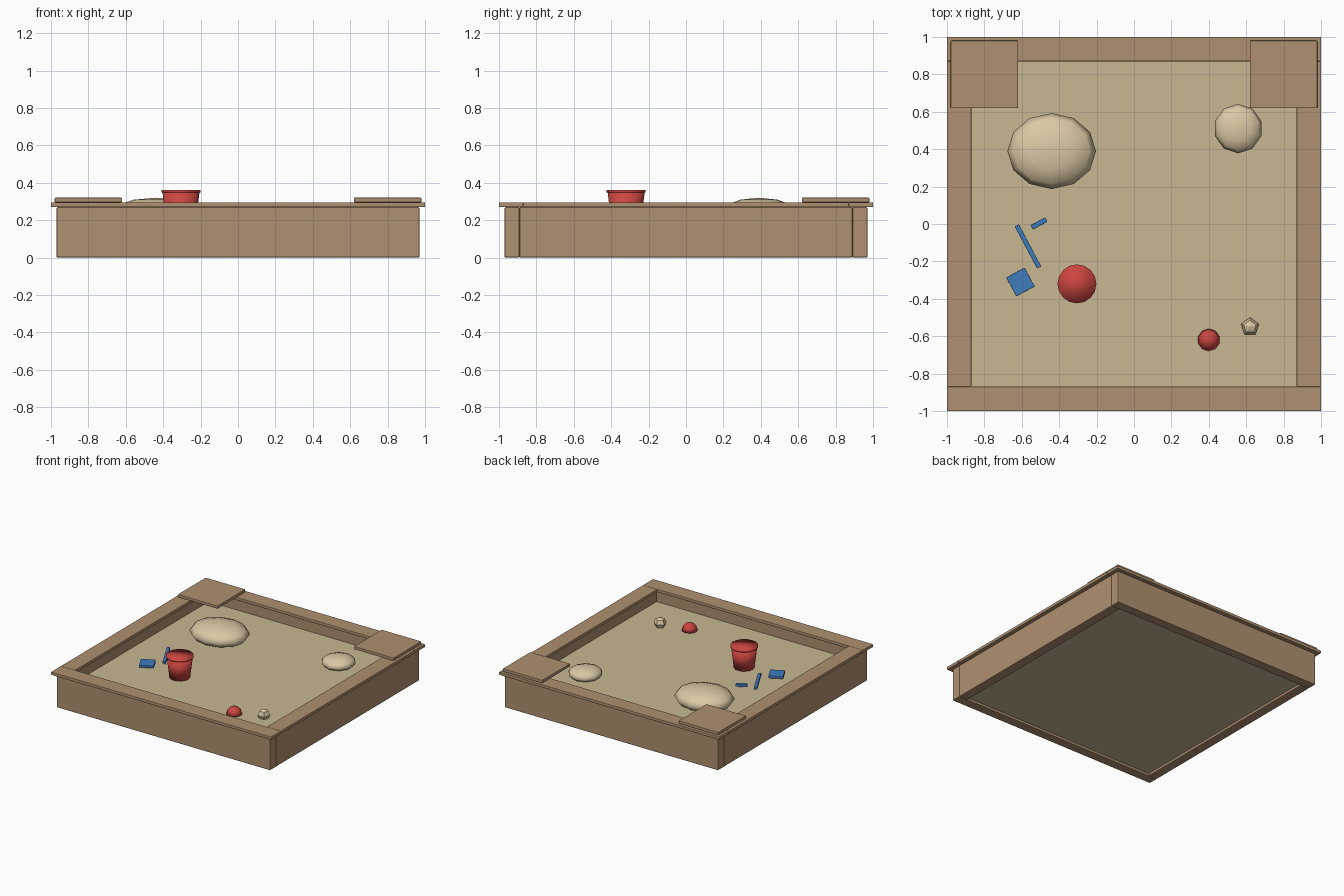
import bpy
import bmesh
import math

if "Cube" in bpy.data.objects:
    bpy.data.objects.remove(bpy.data.objects["Cube"])


def material(name, rgb):
    m = bpy.data.materials.new(name)
    m.diffuse_color = (*rgb, 1)
    m.use_nodes = True
    m.node_tree.nodes["Principled BSDF"].inputs["Base Color"].default_value = m.diffuse_color
    return m


WOOD = material("wood", (0.43, 0.28, 0.16))
SAND = material("sand", (0.58, 0.48, 0.29))
HEAP = material("loose_sand", (0.70, 0.58, 0.37))
RED = material("red_plastic", (0.60, 0.06, 0.05))
BLUE = material("blue_plastic", (0.05, 0.20, 0.50))


def finish(name, bm, mat, loc, turn=0.0):
    bmesh.ops.recalc_face_normals(bm, faces=bm.faces)
    me = bpy.data.meshes.new(name)
    bm.to_mesh(me)
    bm.free()
    me.materials.append(mat)
    ob = bpy.data.objects.new(name, me)
    ob.location = loc
    ob.rotation_euler.z = turn
    bpy.context.collection.objects.link(ob)
    return ob


def box(name, loc, size, mat, bevel=0.006, turn=0.0):
    bm = bmesh.new()
    bmesh.ops.create_cube(bm, size=1)
    bmesh.ops.scale(bm, vec=size, verts=bm.verts)
    ob = finish(name, bm, mat, loc, turn)
    if bevel:
        mod = ob.modifiers.new("soft_edges", 'BEVEL')
        mod.width = bevel
        mod.segments = 2
    return ob


def lathe(name, loc, profile, sides, mat, scale=(1, 1, 1), smooth=True):
    """Stack rings of (radius, z), closing both ends; one vertex points to +y."""
    bm = bmesh.new()
    rings = []
    for r, z in profile:
        if r < 1e-5:
            rings.append([bm.verts.new((0, 0, z))])
            continue
        angles = [math.pi / 2 + 2 * math.pi * i / sides for i in range(sides)]
        rings.append([bm.verts.new((r * math.cos(a), r * math.sin(a), z)) for a in angles])
    for a, b in zip(rings, rings[1:]):
        for i in range(sides):
            j = (i + 1) % sides
            quad = [a[i % len(a)], a[j % len(a)], b[j % len(b)], b[i % len(b)]]
            bm.faces.new(list(dict.fromkeys(quad)))
    for ring in (rings[0], rings[-1]):
        if len(ring) > 2:
            bm.faces.new(ring)
    bmesh.ops.scale(bm, vec=scale, verts=bm.verts)
    for f in bm.faces:
        f.smooth = smooth
    return finish(name, bm, mat, loc)


def ball_profile(rings, start=-90):
    step = (90 - start) / rings
    lats = [math.radians(start + step * i) for i in range(rings + 1)]
    return [(math.cos(t), math.sin(t)) for t in lats]


# Frame boards and the flat ledge on top of them
for label, s in (("front", -1), ("back", 1)):
    box(label + "_board", (0, s * 0.93, 0.135), (1.94, 0.08, 0.27), WOOD)
    box(label + "_ledge", (0, s * 0.935, 0.2825), (2.0, 0.13, 0.025), WOOD, 0.004)
for label, s in (("left", -1), ("right", 1)):
    box(label + "_board", (s * 0.93, 0, 0.135), (0.08, 1.78, 0.27), WOOD)
    box(label + "_ledge", (s * 0.935, 0, 0.2825), (0.13, 1.74, 0.025), WOOD, 0.004)
    # Corner seat
    box(label + "_corner_seat", (s * 0.80, 0.80, 0.3075), (0.36, 0.36, 0.025), WOOD, 0.004)

# Sand bed and heaps
box("sand_bed", (0, 0, 0.10), (1.78, 1.78, 0.16), SAND, 0)
lathe("large_heap", (-0.44, 0.39, 0.24), ball_profile(6), 12, HEAP, (0.237, 0.203, 0.08))
lathe("small_heap", (0.557, 0.51, 0.22), ball_profile(6), 10, HEAP, (0.13, 0.132, 0.05))

# Bucket with a wider rim
bx, by = -0.305, -0.32
lathe("bucket", (bx, by, 0), [(0.078, 0.178), (0.099, 0.350)], 16, RED)
lathe("bucket_rim", (bx, by, 0), [(0.104, 0.348), (0.104, 0.361)], 16, RED)

# Half-buried ball and pebble
lathe("red_dome", (0.40, -0.62, 0.18), ball_profile(3, 0), 10, RED, (0.06, 0.06, 0.062))
lathe("pebble", (0.62, -0.55, 0.207), ball_profile(4), 5, HEAP, (0.05, 0.05, 0.045), False)

# Toy spade: blade, shaft and cross grip
turn = math.radians(28)
box("spade_blade", (-0.607, -0.31, 0.205), (0.112, 0.115, 0.02), BLUE, 0.003, turn)
box("spade_shaft", (-0.567, -0.12, 0.21), (0.025, 0.255, 0.022), BLUE, 0.003, turn)
box("spade_grip", (-0.508, 0.003, 0.21), (0.088, 0.027, 0.022), BLUE, 0.003, turn)
